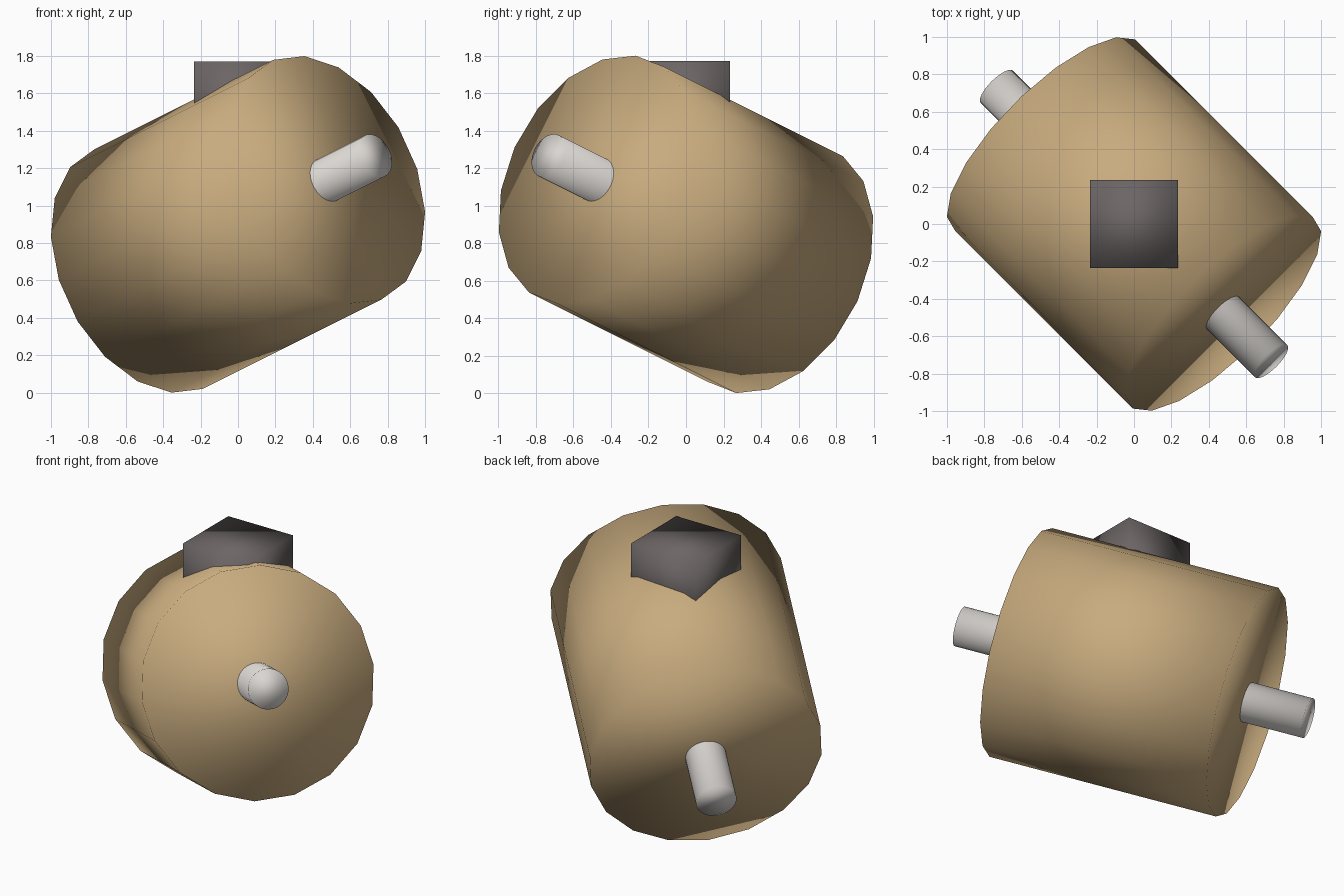
import bpy
from math import radians
from mathutils import Matrix, Vector

cube = bpy.data.objects.get("Cube")
if cube:
    bpy.data.objects.remove(cube, do_unlink=True)


def material(name, color):
    mat = bpy.data.materials.new(name)
    mat.use_nodes = True
    mat.diffuse_color = (*color, 1)
    mat.node_tree.nodes["Principled BSDF"].inputs["Base Color"].default_value = (*color, 1)
    return mat


tan = material("tan", (0.58, 0.41, 0.21))
light_grey = material("light grey", (0.70, 0.67, 0.64))
dark_grey = material("dark grey", (0.15, 0.13, 0.13))

# Tilted frame shared by drum and axle: local z runs along the axle
CENTRE = Vector((0, 0, 0.90))
axis = Vector((2, -2, 1)).normalized()
side = Vector((1, 1, 0)).normalized()
up = axis.cross(side)
frame = Matrix.Translation(CENTRE) @ Matrix((side, up, axis)).transposed().to_4x4()


def finish(name, mat):
    obj = bpy.context.object
    obj.name = name
    obj.data.materials.append(mat)
    bpy.ops.object.shade_smooth()
    return obj


def tilted_cylinder(name, mat, sides, radius, half_length, turn=0):
    bpy.ops.mesh.primitive_cylinder_add(vertices=sides, radius=radius, depth=2 * half_length)
    obj = finish(name, mat)
    obj.matrix_world = frame @ Matrix.Rotation(radians(turn), 4, "Z")


# Drum body, and the axle that sticks out of both ends
tilted_cylinder("drum", tan, 18, 0.704, 0.715, turn=-5)
tilted_cylinder("axle", light_grey, 32, 0.122, 1.10)

# Upright block sunk into the top of the drum
bpy.ops.mesh.primitive_cube_add(size=0.47, location=(0, 0, 1.535))
finish("top_block", dark_grey)
